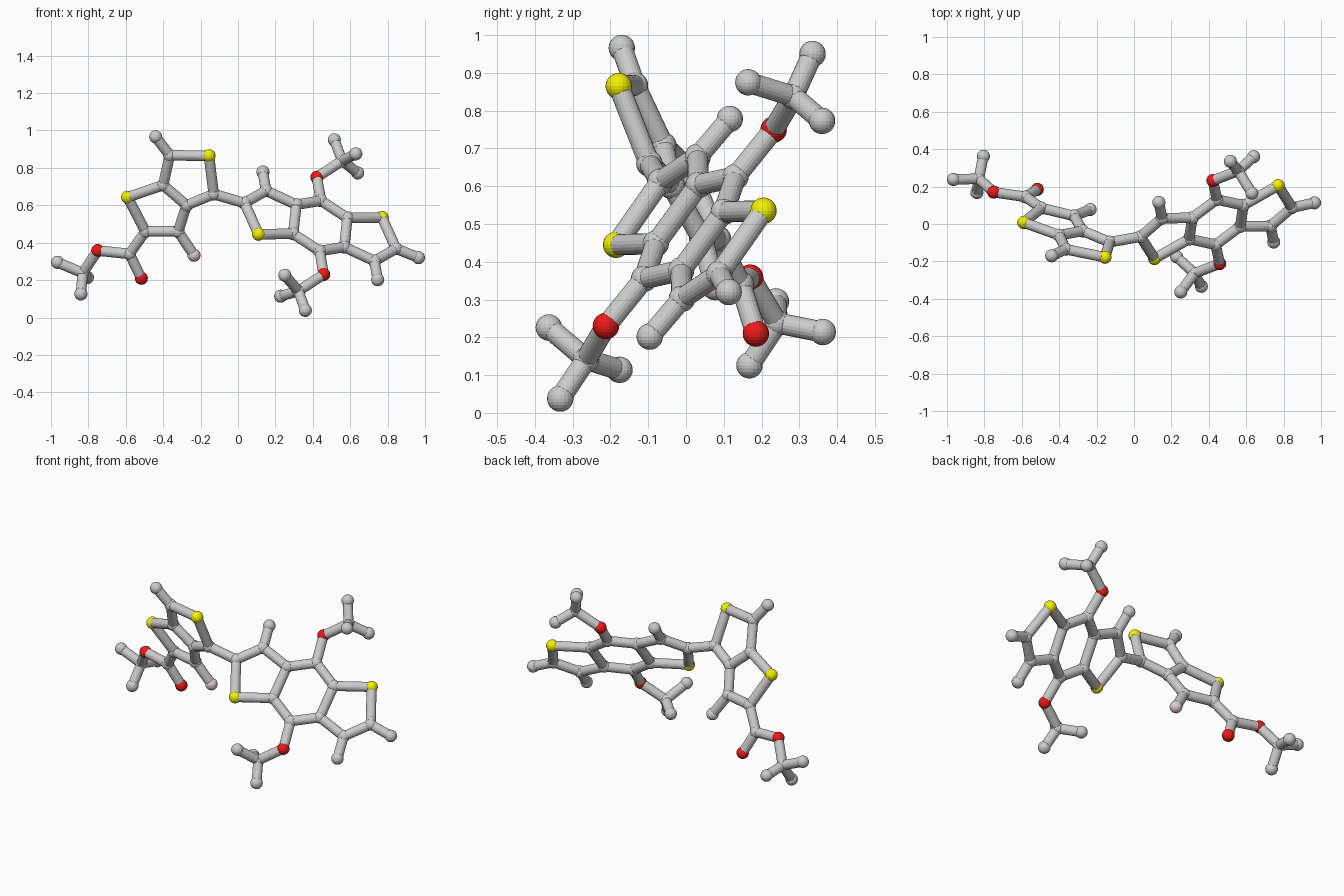
import bpy
from mathutils import Vector

if "Cube" in bpy.data.objects:
    bpy.data.objects.remove(bpy.data.objects["Cube"])

BALL_R, STICK_R = 0.035, 0.028


def colour(name, rgb):
    mat = bpy.data.materials.new(name)
    mat.diffuse_color = (*rgb, 1)
    mat.use_nodes = True
    mat.node_tree.nodes["Principled BSDF"].inputs["Base Color"].default_value = mat.diffuse_color
    return mat


MATS = {"sulfur": colour("yellow", (0.9, 0.88, 0.0)),
        "oxygen": colour("red", (0.85, 0.01, 0.01)),
        "fluorine": colour("pale_pink", (0.75, 0.62, 0.65))}
KINDS = {"S": "sulfur", "O": "oxygen", "F": "fluorine", "C": "carbon"}


def ball(label, pos):
    kind = KINDS[label[0]]
    bpy.ops.mesh.primitive_uv_sphere_add(segments=20, ring_count=12, radius=BALL_R, location=pos)
    ob = bpy.context.object
    ob.name = kind + "_ball"
    if kind in MATS:
        ob.data.materials.append(MATS[kind])


def stick(a, b):
    d = b - a
    bpy.ops.mesh.primitive_cylinder_add(vertices=20, radius=STICK_R, depth=d.length,
                                        location=(a + b) / 2)
    ob = bpy.context.object
    ob.name = "bond_stick"
    ob.rotation_euler = d.to_track_quat("Z", "Y").to_euler()


def build(atoms, chains):
    """Balls at the atoms, sticks along each space-separated chain."""
    for label, p in atoms.items():
        ball(label, p)
    for chain in chains:
        names = chain.split()
        for a, b in zip(names, names[1:]):
            stick(Vector(atoms[a]), Vector(atoms[b]))


# left fused double ring with its ester side group
left = {
    "C1": (-0.44, -0.17, 0.966), "C2": (-0.365, -0.135, 0.867), "S1": (-0.155, -0.178, 0.865),
    "C3": (-0.13, -0.097, 0.66), "C4": (-0.275, -0.037, 0.60), "C5": (-0.40, -0.06, 0.708),
    "S2": (-0.59, 0.008, 0.643), "C6": (-0.495, 0.085, 0.46), "C7": (-0.32, 0.043, 0.46),
    "F1": (-0.235, 0.077, 0.333), "C8": (-0.58, 0.145, 0.34), "O1": (-0.75, 0.17, 0.358),
    "O2": (-0.517, 0.185, 0.21), "C9": (-0.83, 0.242, 0.238), "C10": (-0.965, 0.238, 0.295),
    "C11": (-0.84, 0.168, 0.126), "C12": (-0.805, 0.362, 0.214)}
build(left, ["C1 C2 S1 C3 C4 C5 C2", "C5 S2 C6 C7 C4", "C7 F1", "C6 C8 O1 C9 C10",
             "C8 O2", "C11 C9 C12"])

# right triple ring: one half, repeated by point reflection through its centre
half = {
    "C1": (0.035, -0.068, 0.612), "C2": (0.15, 0.031, 0.678), "C3": (0.133, 0.116, 0.778),
    "S1": (0.11, -0.185, 0.445), "C4": (0.295, -0.08, 0.448), "C5": (0.312, 0.033, 0.603),
    "C6": (0.443, 0.131, 0.625), "O1": (0.422, 0.232, 0.75), "C7": (0.557, 0.284, 0.838)}
half = {k: Vector(v) for k, v in half.items()}
centre = Vector((0.44, 0.01, 0.49))
other = {k: 2 * centre - v for k, v in half.items()}
tips = [((0.515, 0.335, 0.95), (0.63, 0.165, 0.875), (0.64, 0.36, 0.773)),
        ((0.25, -0.363, 0.226), (0.228, -0.176, 0.114), (0.36, -0.333, 0.038))]
for side, ends in zip((half, other), tips):
    build(side, ["C1 C2 C5 C4 S1 C1", "C2 C3", "C5 C6 O1 C7"])
    # three-pronged end cap
    for p in ends:
        ball("C", p)
        stick(side["C7"], Vector(p))
stick(half["C6"], other["C4"])
stick(other["C6"], half["C4"])

# bridge between both parts, and the far right tip
stick(Vector(left["C3"]), half["C1"])
tip = Vector((0.965, 0.113, 0.32))
ball("C", tip)
stick(other["C1"], tip)
